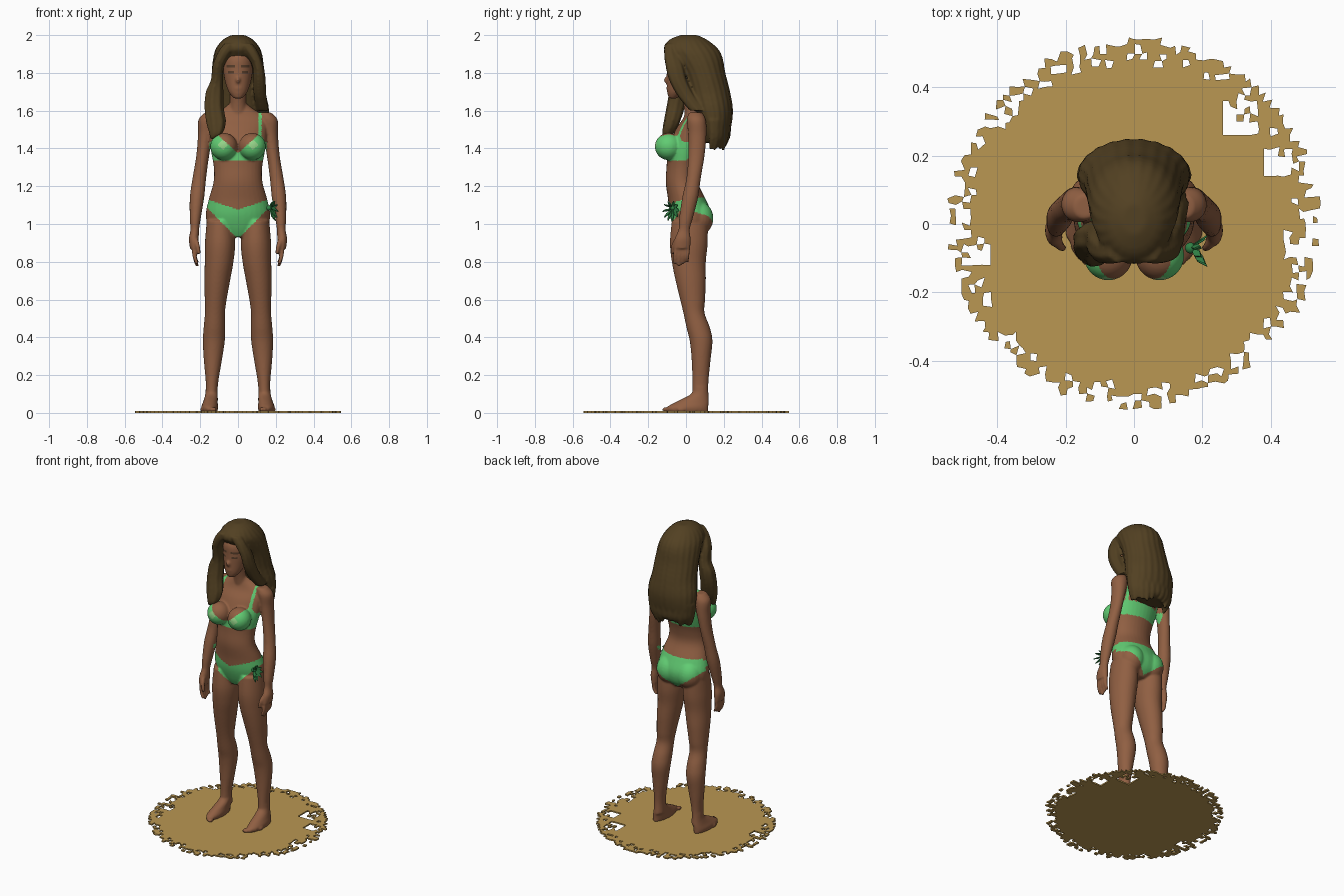
import bpy, bmesh, math, random
from mathutils import Matrix, Vector

random.seed(4)
default = bpy.data.objects.get("Cube")
if default:
    bpy.data.objects.remove(default)


def material(name, rgb):
    mat = bpy.data.materials.new(name)
    mat.use_nodes = True
    colour = (*rgb, 1)
    mat.diffuse_color = colour
    mat.node_tree.nodes["Principled BSDF"].inputs["Base Color"].default_value = colour
    return mat


skin = material("brown skin", (.28, .115, .055))
green = material("bikini green", (.12, .6, .17))
pale = material("pale green", (.3, .66, .25))
dark_green = material("dark green", (.03, .22, .06))
brow = material("dark brown", (.1, .05, .025))
hair_mat = material("hair brown", (.085, .052, .016))
sand_mat = material("sand", (.49, .31, .085))


def spline(points, t):
    """Smooth curve through the given tuples."""
    i = min(int(t), len(points) - 2)
    f = t - i
    p = [points[max(0, min(len(points) - 1, i + k))] for k in (-1, 0, 1, 2)]
    return [b + .5 * f * (c - a + f * (2 * a - 5 * b + 4 * c - d + f * (3 * (b - c) + d - a)))
            for a, b, c, d in zip(*p)]


def loft(bm, rings, side=1, segs=32, steps=5, grooves=0, depth=0):
    """Closed tube through horizontal ellipses (x, y, z, rx, ry)."""
    loops = []
    for n in range((len(rings) - 1) * steps + 1):
        x, y, z, rx, ry = spline(rings, n / steps)
        loop = []
        for k in range(segs):
            a = math.tau * k / segs
            s = 1 + depth * math.cos(grooves * a)
            loop.append(bm.verts.new((side * x + rx * s * math.cos(a), y + ry * s * math.sin(a), z)))
        loops.append(loop)
    for a, b in zip(loops, loops[1:]):
        for k in range(segs):
            j = (k + 1) % segs
            bm.faces.new((a[k], a[j], b[j], b[k]))
    bm.faces.new(loops[0])
    bm.faces.new(loops[-1])


def ball(bm, centre, size):
    bmesh.ops.create_uvsphere(bm, u_segments=24, v_segments=16, radius=1,
                              matrix=Matrix.Translation(centre) @ Matrix.Diagonal((*size, 1)))


def make(name, bm, mats):
    bmesh.ops.recalc_face_normals(bm, faces=bm.faces)
    mesh = bpy.data.meshes.new(name)
    bm.to_mesh(mesh)
    bm.free()
    for mat in mats:
        mesh.materials.append(mat)
    obj = bpy.data.objects.new(name, mesh)
    bpy.context.collection.objects.link(obj)
    return obj


def fuse(obj, voxel, smooth, mats, rule=None):
    """Melt overlapping forms into one skin, then colour its faces by rule."""
    remesh = obj.modifiers.new("fuse", 'REMESH')
    remesh.mode, remesh.voxel_size = 'VOXEL', voxel
    soften = obj.modifiers.new("soften", 'SMOOTH')
    soften.factor, soften.iterations = .5, smooth
    graph = bpy.context.evaluated_depsgraph_get()
    mesh = bpy.data.meshes.new_from_object(obj.evaluated_get(graph))
    obj.modifiers.clear()
    obj.data = mesh
    mesh.materials.clear()
    for mat in mats:
        mesh.materials.append(mat)
    for poly in mesh.polygons:
        poly.use_smooth = True
        poly.material_index = rule(poly.center) if rule else 0


# Torso, neck and head
bm = bmesh.new()
loft(bm, [(0, .02, .93, .05, .06), (0, .03, .98, .15, .095), (0, .025, 1.05, .17, .112),
          (0, .005, 1.13, .155, .1), (0, -.022, 1.22, .13, .085), (0, -.018, 1.3, .128, .085),
          (0, 0, 1.4, .145, .095), (0, .03, 1.5, .155, .085), (0, .045, 1.56, .15, .06),
          (0, .045, 1.61, .08, .045), (0, .04, 1.64, .045, .04)])
loft(bm, [(0, .045, 1.56, .055, .05), (0, .03, 1.64, .043, .045), (0, .01, 1.74, .043, .05)])
loft(bm, [(0, -.07, 1.665, .022, .02), (0, -.05, 1.7, .05, .05), (0, -.025, 1.76, .07, .077),
          (0, -.017, 1.82, .078, .085), (0, -.012, 1.88, .075, .087), (0, 0, 1.94, .05, .06)])
ball(bm, (0, -.1, 1.762), (.013, .018, .018))
ball(bm, (0, -.092, 1.718), (.024, .012, .012))

for s in (-1, 1):
    ball(bm, (s * .075, -.092, 1.41), (.072, .073, .072))
    ball(bm, (s * .075, .065, 1.03), (.08, .08, .09))
    # Leg
    loft(bm, [(.095, .02, 1.02, .07, .095), (.095, .015, .9, .08, .1), (.1, .015, .8, .076, .09),
              (.11, .025, .7, .068, .08), (.118, .035, .6, .058, .066), (.122, .042, .53, .053, .056),
              (.125, .065, .45, .057, .062), (.128, .08, .38, .058, .06), (.133, .08, .28, .048, .05),
              (.138, .076, .15, .032, .042), (.14, .076, .06, .034, .046)], s)
    # Foot and toes
    loft(bm, [(.15, .01, .006, .04, .108), (.15, .008, .03, .045, .11), (.146, .035, .06, .038, .085),
              (.14, .072, .1, .033, .046), (.14, .076, .14, .031, .04)], s)
    for k in range(5):
        ball(bm, (s * (.125 + .016 * k), -.105 + .005 * k * k, .018), (.011, .022, .013))
    # Arm
    loft(bm, [(.14, .05, 1.59, .035, .035), (.16, .055, 1.55, .05, .05), (.172, .06, 1.47, .04, .048),
              (.187, .055, 1.36, .034, .043), (.205, .04, 1.24, .036, .038), (.217, .022, 1.14, .038, .042),
              (.226, 0, 1.03, .029, .036), (.229, -.01, .97, .023, .03), (.234, -.018, .92, .026, .043),
              (.232, -.022, .87, .022, .045)], s)
    # Fingers and thumb
    for k in range(4):
        y = -.052 + .021 * k
        tip = .775 + .012 * abs(k - 1)
        loft(bm, [(.232, y, .89, .013, .012), (.23, y - .004, .83, .012, .011),
                  (.215, y - .006, tip, .009, .009)], s, 12)
    loft(bm, [(.228, -.04, .93, .014, .014), (.216, -.064, .89, .013, .013),
              (.205, -.07, .84, .009, .009)], s, 12)


def body_colour(c):
    x, y, z = abs(c.x), c.y, c.z
    # Bikini top: cups, back band and shoulder straps
    if x < .152 and z > 1.3:
        peak = 1.375 + .9 * x if x < .115 else 1.48 - 1.5 * (x - .115)
        if y < 0 and 1.335 < z < peak:
            return 2 if abs(x - .08) + abs(z - 1.42) < .028 else 1
        if y >= 0 and 1.345 < z < 1.43:
            return 1
        if abs(x - .116) < .008 and 1.42 < z < 1.65:
            return 1
    # Bikini bottom: narrow triangle in front, full seat behind
    if x < .185 and .9 < z < 1.2:
        if y < .03 and .92 + 1.02 * x < z < 1.075 + .34 * x:
            return 1
        if y >= .03 and .94 + .75 * x < z < 1.14:
            return 1
    # Brows and eyes
    if y < -.06 and (.014 < x < .062 and 1.829 < z < 1.841 or .02 < x < .052 and 1.8 < z < 1.813):
        return 3
    return 0


body = make("body", bm, [skin])
fuse(body, .0065, 3, [skin, green, pale, brow], body_colour)

# Hair: crown and long back
bm = bmesh.new()
loft(bm, [(0, .015, 2.0, .035, .045), (0, .012, 1.975, .08, .1), (0, .025, 1.93, .115, .142),
          (0, .055, 1.88, .13, .138), (0, .09, 1.8, .138, .118), (0, .118, 1.7, .145, .115),
          (0, .14, 1.6, .163, .108), (0, .15, 1.5, .155, .085), (0, .148, 1.43, .12, .055)],
     segs=96, grooves=22, depth=.018)
# Ragged ends along the back
for k in range(13):
    a = math.pi * k / 12
    x, y = .14 * math.cos(a), .14 + .075 * math.sin(a)
    loft(bm, [(x, y, 1.55, .03, .025), (x * .95, y, 1.46, .025, .02),
              (x * .88, y - .01, 1.385 + random.random() * .05, .007, .007)], 1, 12)
# Fringe sweeping from the parting to both sides
fringe = [(.035, -.08, 1.955, .04, .032), (.07, -.08, 1.91, .036, .036),
          (.104, -.062, 1.84, .03, .046), (.113, -.042, 1.76, .032, .046)]
loft(bm, fringe + [(.116, 0, 1.68, .033, .045), (.13, .06, 1.6, .03, .04)],
     1, grooves=7, depth=.06)
loft(bm, fringe + [(.125, -.042, 1.7, .046, .047), (.128, -.055, 1.62, .05, .047),
                   (.118, -.075, 1.54, .052, .042), (.118, -.095, 1.48, .035, .03),
                   (.135, -.1, 1.45, .012, .012)], -1, grooves=7, depth=.07)
hair = make("hair", bm, [hair_mat])
fuse(hair, .008, 2, [hair_mat])

# Bow with loose ribbon tails on the left hip
bm = bmesh.new()
knot = Vector((.165, -.07, 1.085))
ball(bm, knot, (.016, .016, .014))
for k in range(10):
    a = math.tau * k / 10
    out = Vector((.4 + .5 * abs(math.cos(a)), .8 * math.cos(a) - .2, math.sin(a) - .3)) * .055
    across = out.cross(Vector((1, -1, 0))).normalized() * .011
    tip, mid = knot + out, knot + out * .6
    bm.faces.new([bm.verts.new(p) for p in (knot, mid + across, tip, mid - across)])
bow = make("hip_bow", bm, [dark_green])
bow.modifiers.new("thickness", 'SOLIDIFY').thickness = .005

# Sandy ground disc with a crumbling edge
bm = bmesh.new()
cell, count = .02, 28
gaps = [(.31, .31, .045), (.42, .18, .04), (-.47, -.08, .04), (.48, -.06, .035), (.38, -.36, .035)]
grid = {}


def corner(i, j):
    if (i, j) not in grid:
        edge = math.hypot(i, j) * cell > .44
        dx, dy = [random.uniform(-.006, .006) if edge else 0 for _ in range(2)]
        grid[i, j] = bm.verts.new((i * cell + dx, j * cell + dy, .009))
    return grid[i, j]


for i in range(-count, count):
    for j in range(-count, count):
        x, y = (i + .5) * cell, (j + .5) * cell
        r = math.hypot(x, y)
        hole = any(max(abs(x - gx), abs(y - gy)) < g for gx, gy, g in gaps)
        if r < .535 and (r < .475 or random.random() < .62) and not (hole and random.random() < .8):
            bm.faces.new((corner(i, j), corner(i + 1, j), corner(i + 1, j + 1), corner(i, j + 1)))
ground = make("sand_disc", bm, [sand_mat])
for poly in ground.data.polygons:
    if poly.normal.z < 0:
        poly.flip()
thick = ground.modifiers.new("thickness", 'SOLIDIFY')
thick.thickness, thick.offset = .009, -1
